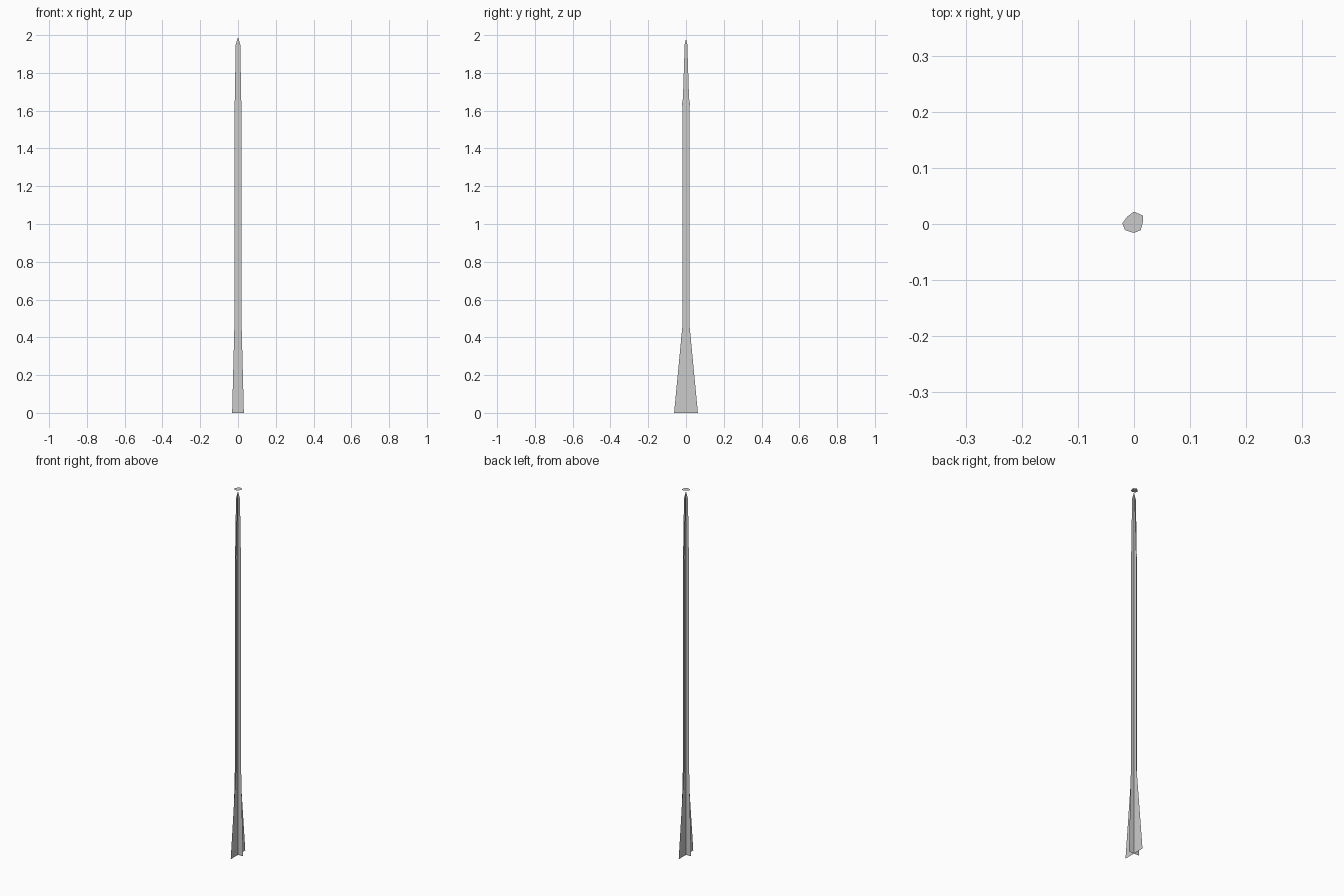
import bpy
from mathutils import Vector

if "Cube" in bpy.data.objects:
    bpy.data.objects.remove(bpy.data.objects["Cube"])


def sheet(name, points):
    """One flat polygon as its own object."""
    mesh = bpy.data.meshes.new(name)
    mesh.from_pydata([Vector(p) for p in points], [], [range(len(points))])
    obj = bpy.data.objects.new(name, mesh)
    bpy.context.collection.objects.link(obj)
    return obj


def blade(name, half_profile, axis):
    """Upright sheet from a mirrored (half width, height) profile."""
    right = [(w, z) for w, z in half_profile]
    left = [(-w, z) for w, z in reversed(half_profile) if w > 0]
    outline = right + left
    if axis == 'x':
        return sheet(name, [(w, 0, z) for w, z in outline])
    return sheet(name, [(0, w, z) for w, z in outline])


# crossed sheets forming the shaft, flared tail and tapered tip
blade("wide_blade", [(0.031, 0), (0.019, 0.47), (0.019, 1.55),
                     (0.012, 1.95), (0, 1.99)], 'x')
blade("side_blade", [(0.063, 0), (0.018, 0.47), (0.018, 1.62), (0.015, 1.70),
                     (0.007, 1.95), (0, 1.98)], 'y')

# small barb sheet below the tip
blade("barb", [(0.008, 1.61), (0.022, 1.63), (0.012, 1.69), (0, 1.70)], 'y')

# flat irregular cap floating just above the tip
sheet("cap", [(x, y, 2.0) for x, y in (
    (-0.021, 0.001), (-0.016, -0.011), (0, -0.016), (0.012, -0.011),
    (0.016, 0.004), (0.016, 0.015), (0, 0.022), (-0.012, 0.013))])
